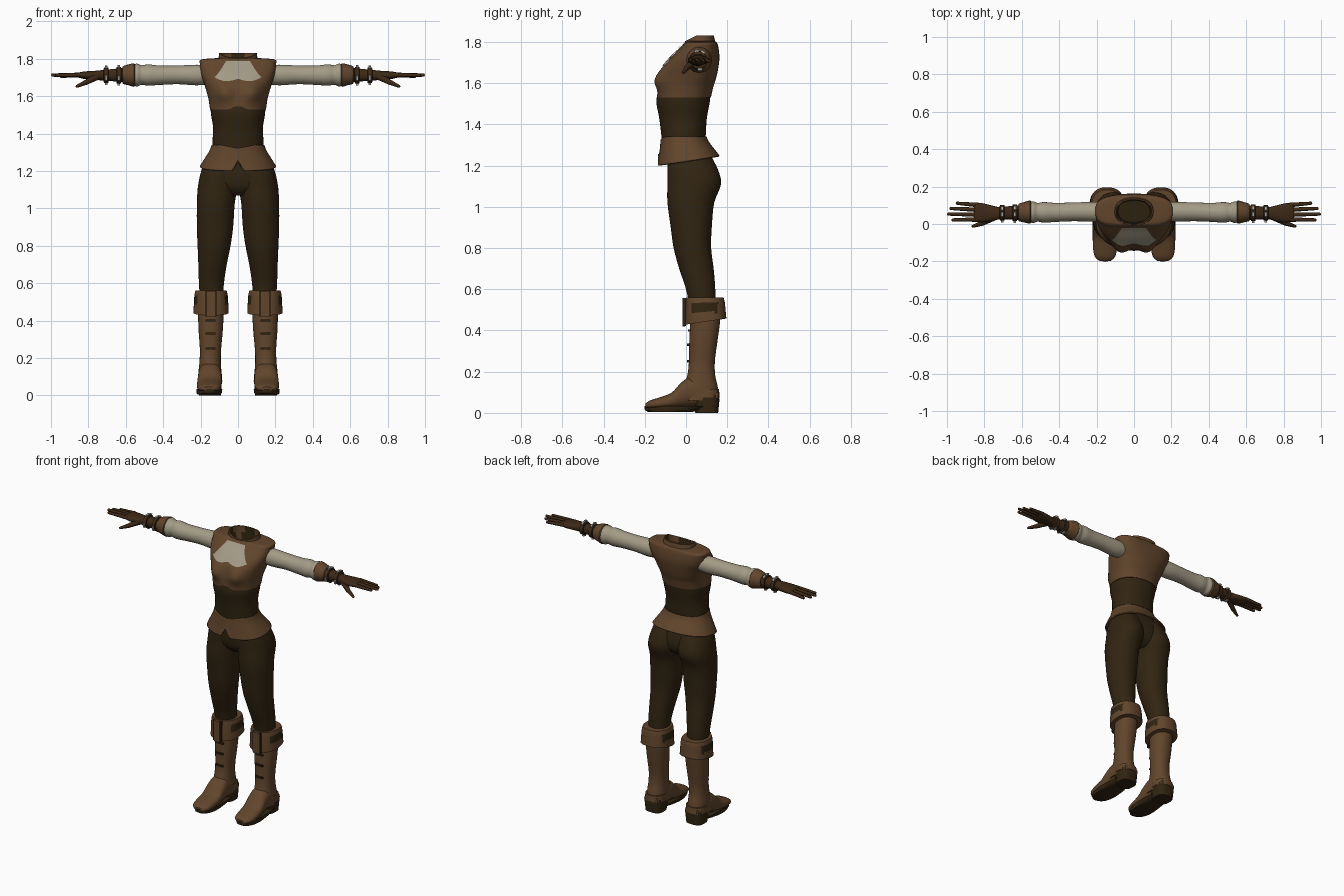
import bpy, bmesh, math
from mathutils import Vector, Matrix

if "Cube" in bpy.data.objects:
    bpy.data.objects.remove(bpy.data.objects["Cube"])


def material(name, rgb):
    m = bpy.data.materials.new(name)
    m.diffuse_color = (*rgb, 1)
    m.use_nodes = True
    m.node_tree.nodes["Principled BSDF"].inputs["Base Color"].default_value = m.diffuse_color
    return m


BROWN = material("brown leather", (.12, .06, .025))
DARK = material("dark brown cloth", (.031, .018, .006))
CREAM = material("cream linen", (.37, .33, .24))
GLOVE = material("glove leather", (.047, .022, .008))
SILVER = material("silver", (.42, .42, .40))

# (across, depth, along) -> xyz for each sweep direction
AXES = {'z': lambda u, v, t: (u, v, t),
        'y': lambda u, v, t: (u, t, v),
        'x': lambda u, v, t: (t, u, v)}


def finish(name, bm, mats, mirror=False, angle=40, rule=None):
    bmesh.ops.recalc_face_normals(bm, faces=bm.faces[:])
    if rule:
        for f in bm.faces:
            f.material_index = rule(f.calc_center_median())
    me = bpy.data.meshes.new(name)
    bm.to_mesh(me)
    bm.free()
    ob = bpy.data.objects.new(name, me)
    bpy.context.collection.objects.link(ob)
    for m in mats:
        me.materials.append(m)
    bpy.ops.object.select_all(action='DESELECT')
    ob.select_set(True)
    bpy.context.view_layer.objects.active = ob
    bpy.ops.object.shade_smooth_by_angle(angle=math.radians(angle))
    if mirror:
        mod = ob.modifiers.new("mirror", 'MIRROR')
        mod.use_mirror_merge = False
    return ob


def refine(rings, sub):
    """Catmull-Rom interpolation between cross-sections."""
    out = []
    for i in range(len(rings) - 1):
        a, b, c, d = (rings[max(0, min(len(rings) - 1, i + k))] for k in (-1, 0, 1, 2))
        for s in range(sub):
            t = s / sub
            out.append([.5 * (2 * q + (r - p) * t + (2 * p - 5 * q + 4 * r - w) * t * t
                        + (3 * q - p - 3 * r + w) * t ** 3) for p, q, r, w in zip(a, b, c, d)])
    return out + [list(rings[-1])]


def loft(name, rings, mats, axis='z', n=2.0, sub=4, segs=40, caps=(True, True),
         mirror=False, deform=None, rule=None, angle=40):
    """Rings: (along, centre across, half width, depth min, depth max, [exponent])."""
    bm = bmesh.new()
    loops = []
    for r in refine(rings, sub):
        t, c, h, v0, v1 = r[:5]
        e = 2 / (r[5] if len(r) > 5 else n)
        loop = []
        for k in range(segs):
            a = 2 * math.pi * k / segs
            ca, sa = math.cos(a), math.sin(a)
            u = c + h * math.copysign(abs(ca) ** e, ca)
            v = (v0 + v1) / 2 + (v1 - v0) / 2 * math.copysign(abs(sa) ** e, sa)
            co = Vector(AXES[axis](u, v, t))
            loop.append(bm.verts.new(deform(co) if deform else co))
        loops.append(loop)
    for a, b in zip(loops, loops[1:]):
        for k in range(segs):
            j = (k + 1) % segs
            bm.faces.new((a[k], a[j], b[j], b[k]))
    for use, loop in zip(caps, (loops[0], loops[-1])):
        if use:
            bm.faces.new(loop)
    return finish(name, bm, mats, mirror, angle, rule)


def boxes(name, items, mat, mirror=True):
    """Items: (centre, size, turn about x)."""
    bm = bmesh.new()
    for c, s, turn in items:
        bmesh.ops.create_cube(bm, size=1, matrix=Matrix.Translation(c)
                              @ Matrix.Rotation(turn, 4, 'X') @ Matrix.Diagonal((*s, 1)))
    return finish(name, bm, [mat], mirror)


def capsules(name, items, mat):
    """Items: (start, end, start radius, end radius)."""
    bm = bmesh.new()
    for p, q, r1, r2 in items:
        p, q = Vector(p), Vector(q)
        rot = (q - p).to_track_quat('Z', 'Y').to_matrix().to_4x4()
        bmesh.ops.create_cone(bm, cap_ends=True, segments=12, radius1=r1, radius2=r2,
                              depth=(q - p).length, matrix=Matrix.Translation((p + q) / 2) @ rot)
        bmesh.ops.create_uvsphere(bm, u_segments=12, v_segments=8, radius=r2,
                                  matrix=Matrix.Translation(q) @ rot)
    return finish(name, bm, [mat], True, 60)


# ---- vest ----
def bust(co):
    if co.y < .03:
        co.y -= .033 * math.exp(-((abs(co.x) - .078) / .05) ** 2 - ((co.z - 1.615) / .05) ** 2)
    return co


VEST = [(1.53, 0, .15, -.14, .121, 2.2), (1.58, 0, .157, -.135, .132, 2.2),
        (1.62, 0, .167, -.128, .145, 2.3), (1.67, 0, .182, -.115, .156, 2.5),
        (1.72, 0, .198, -.078, .162, 2.8), (1.77, 0, .204, -.03, .158, 3),
        (1.796, 0, .196, -.008, .15, 3), (1.804, 0, .10, .0, .14, 2.4)]
loft("vest", VEST, [BROWN], sub=6, segs=64, caps=(True, False), deform=bust)


# collar with dark hollow neck opening
def neck_tilt(co):
    co.z -= .5 * max(0, .05 - co.y)
    return co


loft("collar", [(1.775, 0, .112, -.012, .146), (1.80, 0, .104, -.008, .142),
                (1.831, 0, .101, -.004, .135), (1.831, 0, .094, .003, .128),
                (1.79, 0, .094, .006, .13), (1.74, 0, .085, .01, .125)], [BROWN, DARK],
     n=2.4, sub=1, caps=(False, True), deform=neck_tilt,
     rule=lambda c: int((c.x / .098) ** 2 + ((c.y - .066) / .067) ** 2 < .93))


# linen chest panel following the vest front
def vest_front(x, z):
    rings = refine(VEST, 6)
    for a, b in zip(rings, rings[1:]):
        if a[0] <= z <= b[0]:
            f = (z - a[0]) / (b[0] - a[0])
            _, _, h, v0, v1, n = (p + (q - p) * f for p, q in zip(a, b))
            break
    y = (v0 + v1) / 2 - (v1 - v0) / 2 * (1 - abs(x / h) ** n) ** (1 / n)
    return bust(Vector((x, y, z)))


bm = bmesh.new()
NU, NV = 24, 10
grid = []
for j in range(NV + 1):
    t = j / NV
    half = .126 - .062 * t ** .8
    row = []
    for i in range(NU + 1):
        s = 2 * i / NU - 1
        low = 1.69 - .013 * math.sin(math.pi * abs(s)) + .008 * abs(s) ** 4
        p = vest_front(half * s, low + (1.785 - low) * t)
        row.append(bm.verts.new(p + Vector((0, -.004, .003))))
    grid.append(row)
for a, b in zip(grid, grid[1:]):
    for i in range(NU):
        bm.faces.new((a[i], a[i + 1], b[i + 1], b[i]))
finish("chest_panel", bm, [CREAM])

# ---- corset and flared hem ----
loft("corset", [(1.29, 0, .135, -.115, .092), (1.35, 0, .137, -.12, .096),
                (1.43, 0, .133, -.13, .101), (1.50, 0, .144, -.143, .114),
                (1.545, 0, .147, -.14, .119)], [DARK], n=2.2)


def hem_shape(co):
    f = (1.34 - co.z) / .12
    co.z += .16 * co.y * f - .02 * max(0, 1 - abs(co.x) / .1) * (co.y < 0) * (1 - f)
    if co.y < 0:
        co.z += .065 * max(0, 1 - abs(co.x) / .03) * f ** 3
    return co


hem = loft("flared_hem", [(1.34, 0, .141, -.124, .10), (1.31, 0, .152, -.126, .112),
                          (1.26, 0, .182, -.131, .142), (1.222, 0, .204, -.137, .163)],
           [BROWN], n=2.3, segs=96, caps=(False, False), deform=hem_shape)
hem.modifiers.new("thickness", 'SOLIDIFY').thickness = .008

# ---- trousers ----
loft("hips", [(1.31, 0, .132, -.11, .09), (1.24, 0, .178, -.09, .12),
              (1.17, 0, .198, -.088, .138), (1.11, 0, .18, -.075, .13),
              (1.07, 0, .07, -.04, .09)], [DARK], n=2.3)
loft("trouser_legs", [(1.25, .095, .085, -.085, .12), (1.18, .104, .098, -.09, .155),
                      (1.11, .110, .105, -.09, .17), (1.02, .119, .101, -.09, .137),
                      (.9, .123, .097, -.074, .125), (.8, .128, .088, -.06, .122),
                      (.7, .136, .076, -.033, .134), (.6, .142, .067, 0, .142),
                      (.5, .142, .06, .02, .142)], [DARK], n=2.15, mirror=True)

# ---- boots ----
loft("boot_shafts", [(.54, .145, .072, .012, .168), (.45, .145, .069, .02, .166),
                     (.35, .146, .065, .016, .153), (.25, .147, .057, .014, .14),
                     (.18, .149, .057, .006, .142), (.12, .15, .062, -.015, .155),
                     (.06, .15, .063, -.04, .158)], [BROWN], n=2.2, mirror=True)
loft("boot_feet", [(.155, .15, .05, .05, .11), (.10, .15, .06, .035, .13),
                   (.03, .15, .062, .03, .175), (-.02, .151, .064, .024, .15),
                   (-.07, .153, .066, .02, .098), (-.13, .155, .064, .018, .075),
                   (-.175, .155, .054, .02, .06), (-.197, .155, .03, .025, .045)],
     [BROWN], axis='y', n=2.4, mirror=True)
loft("boot_soles", [(.005, .155, .062, -.185, .03, 2.2), (.014, .154, .068, -.2, .09, 2.2),
                    (.034, .153, .069, -.202, .157, 2.2)], [DARK], sub=1, mirror=True)
loft("boot_heels", [(0, .15, .058, .045, .156), (.06, .15, .063, .04, .162),
                    (.09, .15, .062, .04, .16)], [DARK], n=3, sub=1, mirror=True)
loft("heel_counters", [(.075, .15, .066, .03, .164), (.115, .15, .064, .03, .16)],
     [BROWN], n=2.4, sub=1, mirror=True)


def cuff_tilt(co):
    co.z += .15 * (co.y - .09) * (.56 - co.z) / .12
    return co


loft("boot_cuffs", [(.56, .144, .083, 0, .182), (.535, .144, .089, -.003, .188),
                    (.49, .144, .092, -.005, .192), (.442, .144, .094, -.006, .196)],
     [BROWN, DARK], n=2.4, segs=64, mirror=True, deform=cuff_tilt,
     rule=lambda c: int(.488 < c.z < .536 and .025 < c.y < .155))
boxes("cuff_strap_edges", [((.145, -.006, .49), (.058, .014, .135), 0)], DARK)
boxes("cuff_straps", [((.145, -.011, .488), (.042, .014, .14), 0)], BROWN)
boxes("boot_laces", [((.147, y, z), (.055, .012, .011), 0)
                     for z, y in ((.40, .015), (.33, .012), (.25, .012))], DARK)

# ---- sleeves ----
loft("sleeves", [(.15, .065, .05, 1.665, 1.765), (.22, .065, .053, 1.658, 1.768),
                 (.32, .065, .05, 1.664, 1.764), (.42, .062, .051, 1.66, 1.764),
                 (.48, .062, .055, 1.656, 1.77), (.515, .063, .05, 1.661, 1.765),
                 (.54, .063, .058, 1.652, 1.774), (.565, .063, .05, 1.66, 1.765)],
     [CREAM], axis='x', mirror=True)

# ---- gloves ----
loft("glove_cuffs", [(.55, .064, .052, 1.66, 1.766), (.556, .064, .062, 1.65, 1.776),
                     (.585, .063, .055, 1.658, 1.77), (.615, .062, .047, 1.665, 1.76),
                     (.618, .062, .038, 1.675, 1.75)], [BROWN], axis='x', sub=2, mirror=True)
loft("gloves", [(.60, .061, .04, 1.674, 1.752), (.66, .06, .036, 1.679, 1.746),
                (.72, .058, .033, 1.684, 1.74), (.76, .057, .042, 1.686, 1.736),
                (.81, .06, .051, 1.69, 1.733), (.845, .062, .05, 1.697, 1.728),
                (.855, .062, .045, 1.702, 1.722)], [GLOVE], axis='x', n=2.3, mirror=True)
capsules("fingers", [((.83, y0, 1.714), (x, y1, z), .0125, .0085) for y0, x, y1, z in
                     ((.101, .945, .111, 1.706), (.076, .978, .083, 1.71),
                      (.05, .991, .053, 1.713), (.024, .968, .022, 1.712))], GLOVE)
capsules("thumbs", [((.755, .035, 1.705), (.81, .005, 1.675), .02, .014),
                    ((.81, .005, 1.675), (.86, -.012, 1.653), .014, .008)], GLOVE)

# wrist straps with metal buckles and studs
fittings = []
for i, x in enumerate((.637, .705)):
    r = .045 - .003 * i
    loft(f"wrist_strap_{i + 1}", [(x - .013, .06, r - .006, 1.718 - r, 1.706 + r),
                                  (x - .011, .06, r, 1.712 - r, 1.712 + r),
                                  (x + .011, .06, r, 1.712 - r, 1.712 + r),
                                  (x + .013, .06, r - .006, 1.718 - r, 1.706 + r)],
         [GLOVE], axis='x', sub=1, segs=24, mirror=True)
    for deg in (-165, -80, 60, 100, 200):
        a = math.radians(deg)
        fittings.append(((x, .06 + (r + .002) * math.cos(a), 1.712 + (r + .002) * math.sin(a)),
                         (.012, .012, .022), a))
boxes("strap_buckles", fittings, SILVER)
